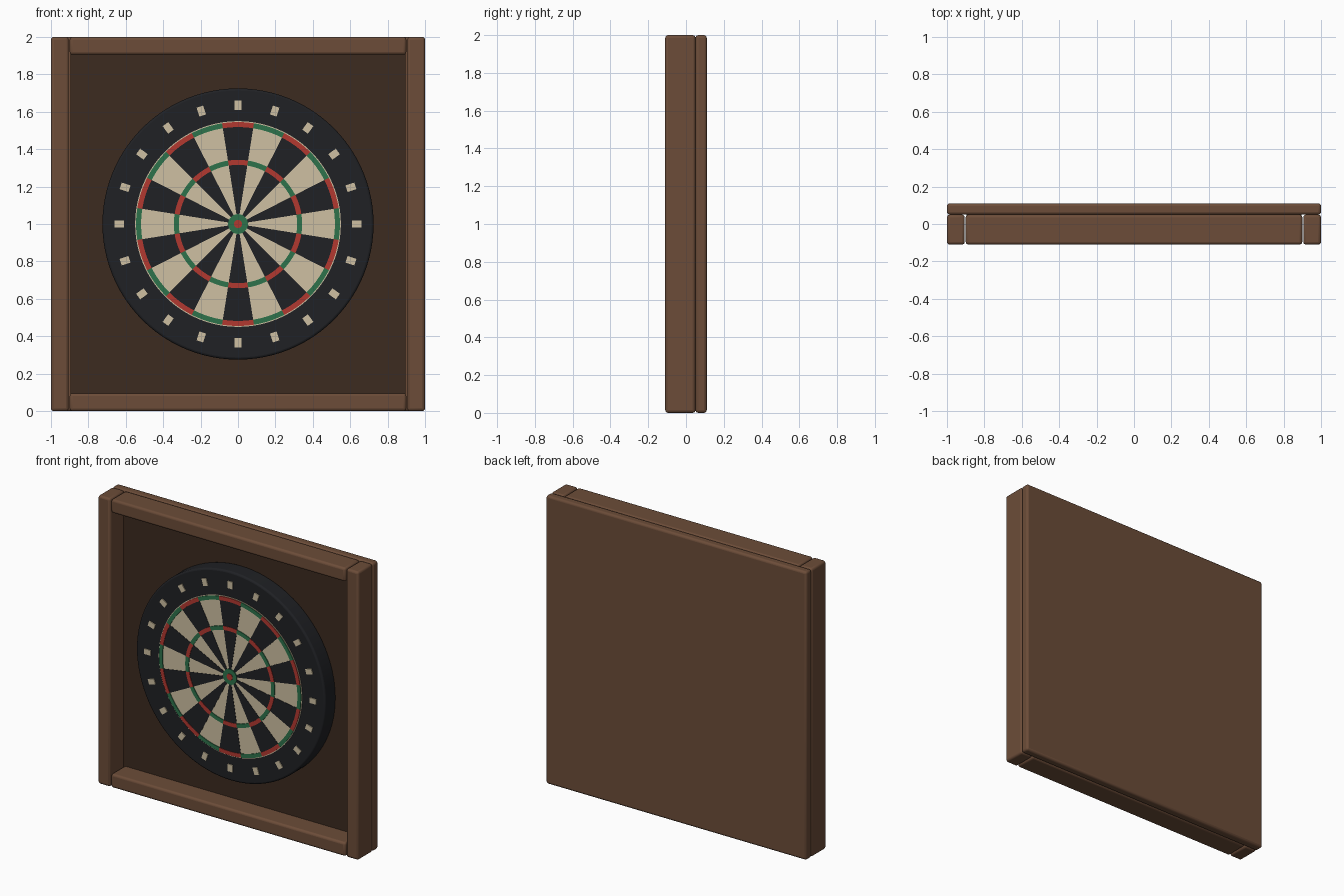
import bpy, bmesh
from math import sin, cos, pi, radians

if "Cube" in bpy.data.objects:
    bpy.data.objects.remove(bpy.data.objects["Cube"])


def material(name, rgb):
    m = bpy.data.materials.new(name)
    m.diffuse_color = (*rgb, 1)
    m.use_nodes = True
    m.node_tree.nodes["Principled BSDF"].inputs["Base Color"].default_value = m.diffuse_color
    return m


WOOD = material("wood", (0.15, 0.073, 0.04))
DARK = material("dark_wood", (0.045, 0.024, 0.014))
BLACK = material("black", (0.014, 0.015, 0.018))
CREAM = material("cream", (0.62, 0.53, 0.36))
RED = material("red", (0.45, 0.04, 0.03))
GREEN = material("green", (0.026, 0.17, 0.07))


def box(name, lo, hi, mat, bevel=0.0):
    bpy.ops.mesh.primitive_cube_add(size=1, location=[(a + b) / 2 for a, b in zip(lo, hi)])
    o = bpy.context.object
    o.name = name
    o.scale = [b - a for a, b in zip(lo, hi)]
    bpy.ops.object.transform_apply(location=False, rotation=False, scale=True)
    o.data.materials.append(mat)
    if bevel:
        m = o.modifiers.new("bevel", 'BEVEL')
        m.width = bevel
        m.segments = 3
        bpy.ops.object.shade_smooth_by_angle(angle=radians(40))
    return o


def disc(name, r, front, back, mat, sides=96):
    bpy.ops.mesh.primitive_cylinder_add(vertices=sides, radius=r, depth=back - front,
                                        location=(0, (front + back) / 2, 1),
                                        rotation=(pi / 2, 0, 0))
    o = bpy.context.object
    o.name = name
    o.data.materials.append(mat)
    bpy.ops.object.shade_smooth_by_angle(angle=radians(40))
    return o


def sectors(name, r0, r1, front, back, mat, parity, steps=6):
    """Every second one of the 20 sectors, as thin raised plates."""
    bm = bmesh.new()
    for k in range(parity, 20, 2):
        angles = [2 * pi * (k - 0.5 + i / steps) / 20 for i in range(steps + 1)]
        rows = [[bm.verts.new((r * sin(a), y, 1 + r * cos(a))) for a in angles]
                for r, y in ((r0, back), (r0, front), (r1, front), (r1, back))]
        for p, q in zip(rows, rows[1:]):
            for i in range(steps):
                bm.faces.new((p[i], p[i + 1], q[i + 1], q[i]))
        for i in (0, steps):
            bm.faces.new([row[i] for row in rows])
    bmesh.ops.recalc_face_normals(bm, faces=bm.faces)
    for f in bm.faces:
        if abs(f.normal.y) > 0.9 and f.normal.y > 0:
            f.normal_flip()
    me = bpy.data.meshes.new(name)
    bm.to_mesh(me)
    bm.free()
    me.materials.append(mat)
    o = bpy.data.objects.new(name, me)
    bpy.context.collection.objects.link(o)


# cabinet: back panel, posts, rails, dark lining
box("back_panel", (-1, 0.05, 0), (1, 0.11, 2), WOOD, 0.015)
box("lining", (-0.895, 0.035, 0.08), (0.895, 0.055, 1.92), DARK)
for side, x in (("left", -0.9525), ("right", 0.9525)):
    box(side + "_post", (x - 0.0475, -0.11, 0), (x + 0.0475, 0.05, 2), WOOD, 0.015)
for end, z in (("bottom", 0), ("top", 1.905)):
    box(end + "_rail", (-0.9, -0.11, z), (0.9, 0.05, z + 0.095), WOOD, 0.015)

# board body with softened rim
board = disc("board", 0.725, -0.08, 0.04, BLACK)
bev = board.modifiers.new("bevel", 'BEVEL')
bev.width = 0.012
bev.segments = 3
board.data.shade_smooth()

# scoring face
disc("scoring_face", 0.55, -0.084, -0.07, CREAM)
sectors("black_sectors", 0.03, 0.544, -0.086, -0.08, BLACK, 0)
for ring, r0, r1 in (("inner", 0.316, 0.343), ("outer", 0.518, 0.545)):
    sectors(ring + "_ring_red", r0, r1, -0.089, -0.08, RED, 0)
    sectors(ring + "_ring_green", r0, r1, -0.089, -0.08, GREEN, 1)
disc("outer_bull", 0.053, -0.090, -0.08, GREEN, 48)
disc("inner_bull", 0.022, -0.093, -0.08, RED, 32)

# sector markers around the rim
for k in range(20):
    a = 2 * pi * k / 20
    m = box(f"marker_{k + 1}", (-0.0185, -0.086, -0.025), (0.0185, -0.07, 0.025), CREAM)
    m.location.x = 0.635 * sin(a)
    m.location.z = 1 + 0.635 * cos(a)
    m.rotation_euler.y = a
